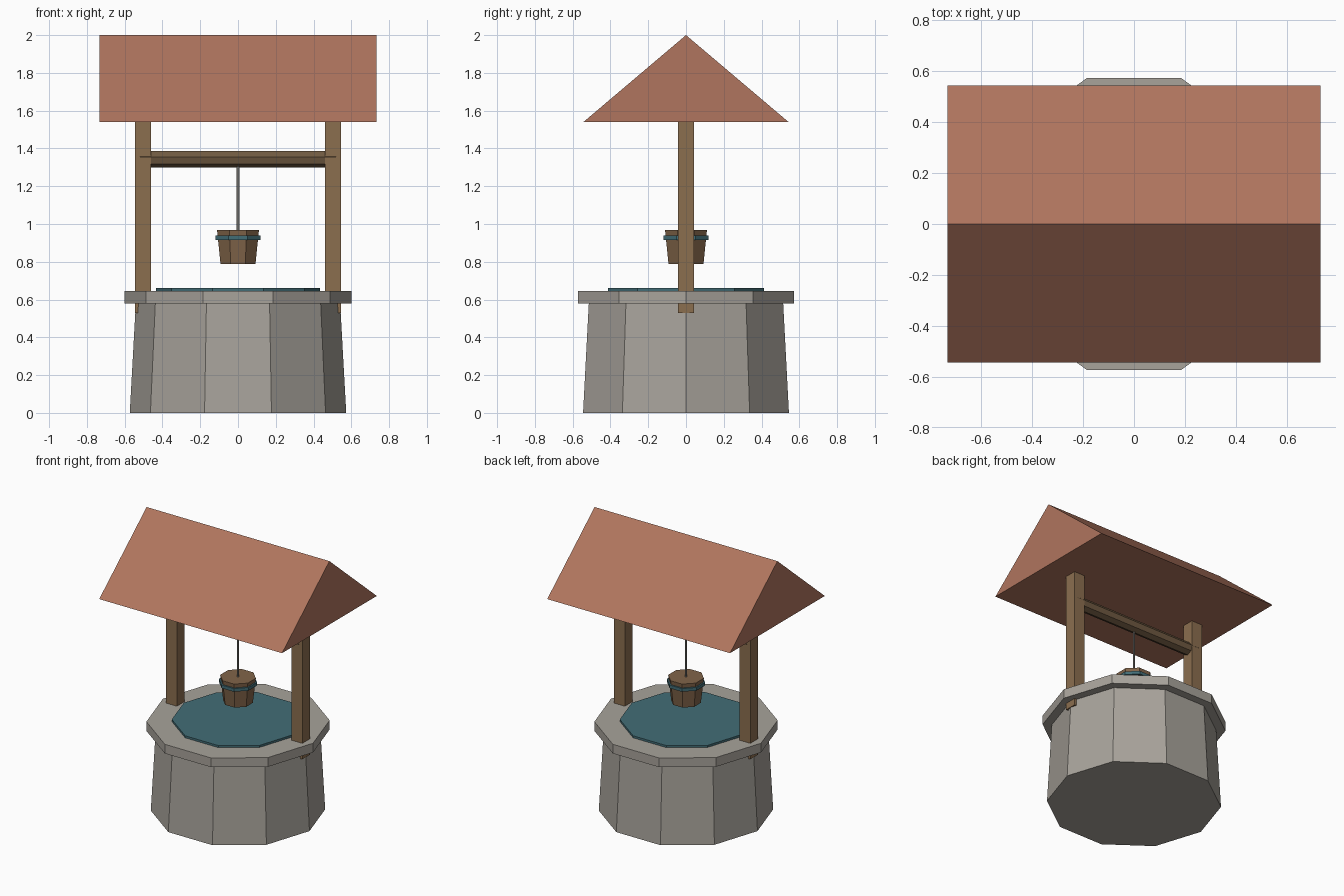
import bpy, bmesh, math

if "Cube" in bpy.data.objects:
    bpy.data.objects.remove(bpy.data.objects["Cube"])


def srgb(r, g, b):
    lin = lambda c: c / 12.92 if c <= 0.04045 else ((c + 0.055) / 1.055) ** 2.4
    return (lin(r / 255), lin(g / 255), lin(b / 255), 1)


def material(name, rgb):
    m = bpy.data.materials.new(name)
    m.diffuse_color = srgb(*rgb)
    m.use_nodes = True
    m.node_tree.nodes["Principled BSDF"].inputs["Base Color"].default_value = m.diffuse_color
    return m


STONE = material("grey stone", (168, 163, 155))
TILE = material("terracotta", (176, 117, 94))
WOOD = material("post wood", (139, 110, 79))
DARK_WOOD = material("axle wood", (112, 90, 65))
BUCKET_WOOD = material("bucket wood", (129, 100, 73))
WATER = material("teal", (66, 109, 118))
ROPE = material("rope grey", (135, 132, 126))


def loft(name, sections, mat):
    """Closed solid through rings of equal point count."""
    bm = bmesh.new()
    rings = [[bm.verts.new(p) for p in s] for s in sections]
    n = len(rings[0])
    for a, b in zip(rings, rings[1:]):
        for i in range(n):
            j = (i + 1) % n
            bm.faces.new((a[i], a[j], b[j], b[i]))
    bm.faces.new(rings[0][::-1])
    bm.faces.new(rings[-1])
    bmesh.ops.recalc_face_normals(bm, faces=bm.faces)
    me = bpy.data.meshes.new(name)
    bm.to_mesh(me)
    bm.free()
    me.materials.append(mat)
    ob = bpy.data.objects.new(name, me)
    bpy.context.collection.objects.link(ob)
    return ob


def drum(name, sides, levels, mat, turn=0.0):
    """Upright faceted drum from (radius, z) levels."""
    angles = [turn + math.tau * i / sides for i in range(sides)]
    return loft(name, [[(r * math.cos(a), r * math.sin(a), z) for a in angles]
                       for r, z in levels], mat)


def extrude_x(name, profile, half, mat, centre=0.0):
    """Solid along x from a (y, z) profile."""
    return loft(name, [[(centre + s * half, y, z) for y, z in profile]
                       for s in (-1, 1)], mat)


# Stone well, rim and water
drum("well_wall", 10, [(0.573, 0), (0.541, 0.58)], STONE)
drum("well_rim", 10, [(0.602, 0.578), (0.602, 0.645)], STONE)
drum("water", 10, [(0.435, 0.62), (0.435, 0.66)], WATER)

# Posts
post = [(-0.043, 0.53), (0.043, 0.53), (0.043, 1.56), (-0.043, 1.56)]
for side, name in ((-1, "left_post"), (1, "right_post")):
    extrude_x(name, post, 0.043, WOOD, side * 0.503)

# Roof prism
extrude_x("roof", [(-0.543, 1.54), (0.543, 1.54), (0, 2.0)], 0.733, TILE)

# Seven-sided axle
axle = [(0.045 * math.sin(math.tau * i / 7), 1.345 - 0.045 * math.cos(math.tau * i / 7))
        for i in range(7)]
extrude_x("axle", axle, 0.52, DARK_WOOD)

# Rope, bucket and hoop
drum("rope", 6, [(0.008, 0.96), (0.008, 1.31)], ROPE)
drum("bucket", 8, [(0.1, 0.787), (0.12, 0.967)], BUCKET_WOOD, math.pi / 8)
drum("bucket_hoop", 8, [(0.128, 0.915), (0.128, 0.938)], WATER, math.pi / 8)
